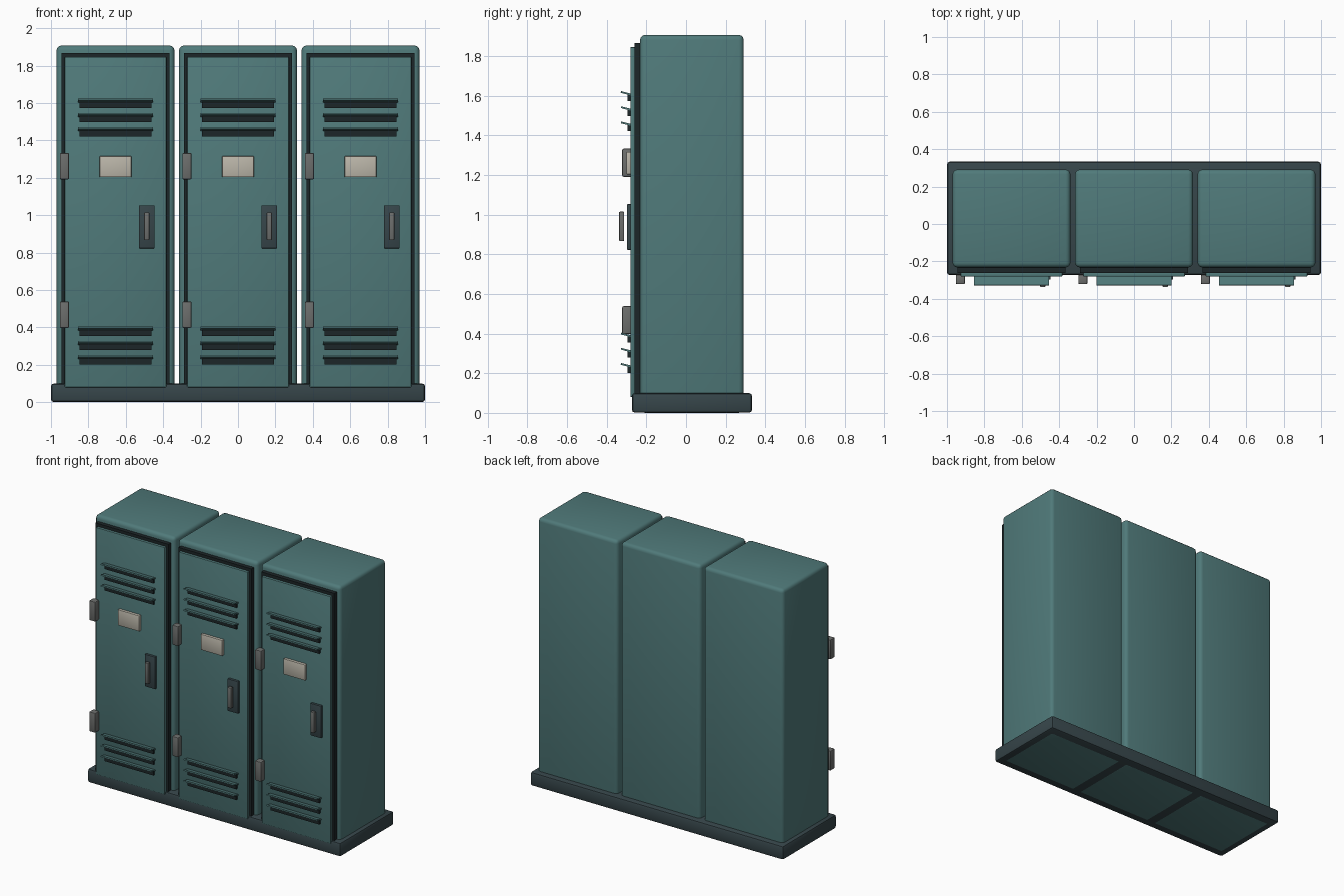
import bpy, bmesh
from math import radians
from mathutils import Matrix

if "Cube" in bpy.data.objects:
    bpy.data.objects.remove(bpy.data.objects["Cube"])


def material(name, rgb):
    m = bpy.data.materials.new(name)
    m.diffuse_color = (*rgb, 1)
    m.use_nodes = True
    m.node_tree.nodes["Principled BSDF"].inputs["Base Color"].default_value = m.diffuse_color
    return m


TEAL = material("teal_paint", (0.08, 0.195, 0.195))
DARK = material("dark_trim", (0.037, 0.06, 0.068))
BLACK = material("dark_gap", (0.012, 0.019, 0.021))
METAL = material("metal", (0.15, 0.155, 0.15))
CREAM = material("card", (0.50, 0.47, 0.40))


def box(name, x, y, z, mat, bevel=0.0, segments=2, tilt=0.0):
    """Box from (min, max) ranges, optionally tilted about x and bevelled."""
    size = [r[1] - r[0] for r in (x, y, z)]
    bm = bmesh.new()
    bmesh.ops.create_cube(bm, size=1, matrix=Matrix.Diagonal((*size, 1)))
    mesh = bpy.data.meshes.new(name)
    bm.to_mesh(mesh)
    bm.free()
    mesh.materials.append(mat)
    ob = bpy.data.objects.new(name, mesh)
    bpy.context.collection.objects.link(ob)
    ob.location = [(r[0] + r[1]) / 2 for r in (x, y, z)]
    ob.rotation_euler.x = tilt
    if bevel:
        mod = ob.modifiers.new("bevel", "BEVEL")
        mod.width = bevel
        mod.segments = segments
        bpy.ops.object.select_all(action='DESELECT')
        ob.select_set(True)
        bpy.context.view_layer.objects.active = ob
        bpy.ops.object.modifier_apply(modifier=mod.name)
        bpy.ops.object.shade_smooth_by_angle(angle=radians(35))
    return ob


def span(c, width):
    return (c - width / 2, c + width / 2)


# Shared plinth
box("plinth", (-1, 1), (-0.273, 0.333), (0.001, 0.1), DARK, 0.015)

for i, cx in enumerate((-0.655, 0, 0.655), 1):
    n = f"_{i}"
    # Cabinet, door gap and door
    box("cabinet" + n, span(cx, 0.63), (-0.232, 0.291), (0, 1.907), TEAL, 0.025, 3)
    box("door_gap" + n, span(cx, 0.576), (-0.261, -0.225), (0.06, 1.866), BLACK)
    box("door" + n, span(cx, 0.544), (-0.281, -0.258), (0.08, 1.846), TEAL, 0.005)
    # Vents: dark slot with a tilted slat above it
    for group, top in (("upper", 1.613), ("lower", 0.394)):
        for k in range(3):
            z = top - 0.0765 * k
            box(f"{group}_vent_slot_{k}" + n, span(cx, 0.385), (-0.295, -0.275),
                span(z - 0.021, 0.035), BLACK)
            box(f"{group}_vent_slat_{k}" + n, span(cx, 0.40), (-0.329, -0.279),
                span(z, 0.009), TEAL, tilt=-0.25)
    # Hinges on the left edge
    for group, z in (("upper", 1.262), ("lower", 0.468)):
        box(f"{group}_hinge" + n, span(cx - 0.273, 0.05), (-0.322, -0.27),
            span(z, 0.142), METAL, 0.008)
    # Blank label card
    box("label_card" + n, span(cx, 0.17), (-0.301, -0.278), span(1.26, 0.112), CREAM, 0.003)
    # Handle plate and pull
    box("handle_plate" + n, span(cx + 0.167, 0.084), (-0.298, -0.276),
        span(0.938, 0.23), DARK, 0.004)
    box("handle_pull" + n, span(cx + 0.167, 0.028), (-0.338, -0.312),
        span(0.941, 0.148), METAL, 0.005)
